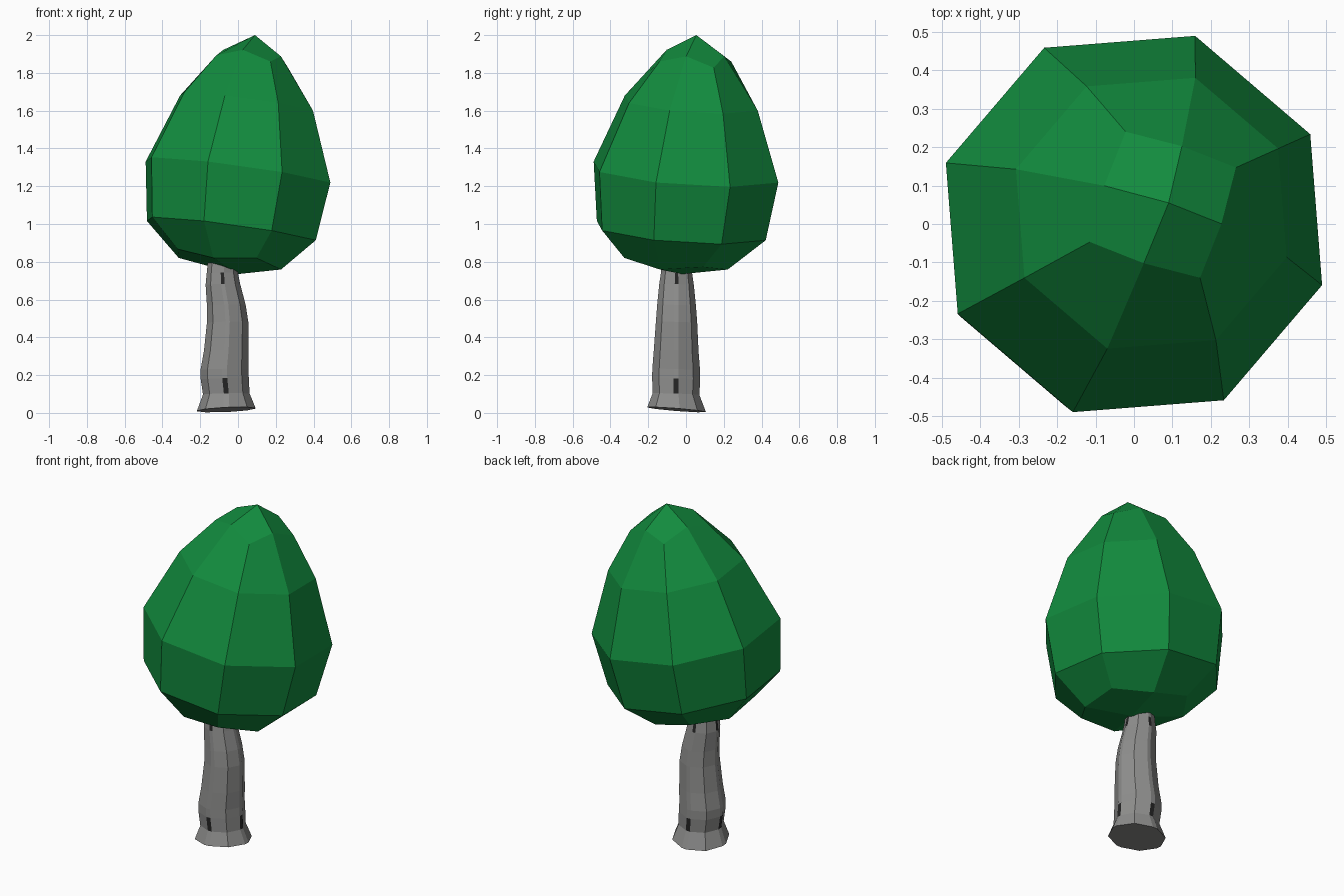
import bpy, bmesh
from math import cos, sin, radians

if "Cube" in bpy.data.objects:
    bpy.data.objects.remove(bpy.data.objects["Cube"])


def material(name, rgb):
    m = bpy.data.materials.new(name)
    m.diffuse_color = (*rgb, 1)
    m.use_nodes = True
    m.node_tree.nodes["Principled BSDF"].inputs["Base Color"].default_value = m.diffuse_color
    return m


green = material("leaf green", (0.006, 0.26, 0.048))
bark = material("bark grey", (0.27, 0.27, 0.265))
dark = material("dark bark", (0.018, 0.018, 0.018))


def ring(bm, cx, cy, cz, radii, angles, sx, sy, heights=(0,)):
    """Closed ring of vertices on a plane with slopes sx and sy."""
    out = []
    for i, a in enumerate(angles):
        r = radii[i % len(radii)]
        dx, dy = r * cos(radians(a)), r * sin(radians(a))
        z = cz + heights[i % len(heights)] + sx * dx + sy * dy
        out.append(bm.verts.new((cx + dx, cy + dy, z)))
    return out


def bridge(bm, a, b):
    n = len(a)
    return [bm.faces.new((a[i], a[(i + 1) % n], b[(i + 1) % n], b[i])) for i in range(n)]


def finish(bm, name, mats):
    bmesh.ops.recalc_face_normals(bm, faces=bm.faces[:])
    me = bpy.data.meshes.new(name)
    bm.to_mesh(me)
    bm.free()
    for m in mats:
        me.materials.append(m)
    ob = bpy.data.objects.new(name, me)
    bpy.context.collection.objects.link(ob)


# Canopy: leaning egg with eight sides and four quads at each pole
bm = bmesh.new()
angles = [27 + 45 * i for i in range(8)]        # even = corner, odd = middle
levels = [
    (-0.043, -0.05, 0.79, (0.31, 0.285), (0.03, 0)),
    (-0.035, -0.025, 0.965, (0.47,), (0,)),
    (0, 0, 1.275, (0.514,), (0,)),
    (0.045, 0.028, 1.64, (0.37,), (0,)),
    (0.075, 0.05, 1.905, (0.213, 0.16), (-0.045, 0)),
]
rings = [ring(bm, x, y, z, r, angles, -0.136, -0.07, h) for x, y, z, r, h in levels]
for lo, hi in zip(rings, rings[1:]):
    bridge(bm, lo, hi)
for pole, edge in (((0, -0.02, 0.735), rings[0]), ((0.09, 0.055, 2.0), rings[-1])):
    p = bm.verts.new(pole)
    for i in range(1, 8, 2):
        bm.faces.new((p, edge[i], edge[(i + 1) % 8], edge[(i + 2) % 8]))
finish(bm, "canopy", [green])

# Trunk: crooked octagon whose four main edges carry narrow dark bark strips
bm = bmesh.new()
angles = []
for i in range(4):
    angles += [90 * i - 6, 90 * i + 6, 90 * i + 45]
levels = [                                       # x, y, z, radius
    (-0.062, -0.05, 0.017, 0.156),
    (-0.062, -0.053, 0.10, 0.124),
    (-0.07, -0.052, 0.18, 0.128),
    (-0.072, -0.052, 0.23, 0.127),
    (-0.062, -0.052, 0.33, 0.119),
    (-0.055, -0.05, 0.48, 0.110),
    (-0.062, -0.05, 0.57, 0.103),
    (-0.08, -0.05, 0.68, 0.092),
    (-0.083, -0.05, 0.74, 0.083),
    (-0.08, -0.05, 0.82, 0.078),
]
rings = []
for k, (x, y, z, r) in enumerate(levels):
    s = (0.045, -0.08) if k == 0 else (0.02, -0.03)
    rings.append(ring(bm, x, y, z, (r,), angles, *s))
for k, (lo, hi) in enumerate(zip(rings, rings[1:])):
    for i, f in enumerate(bridge(bm, lo, hi)):
        f.material_index = 1 if i % 3 == 0 and k in (1, 7) else 0
bm.faces.new(rings[0])
bm.faces.new(rings[-1])
finish(bm, "trunk", [bark, dark])
